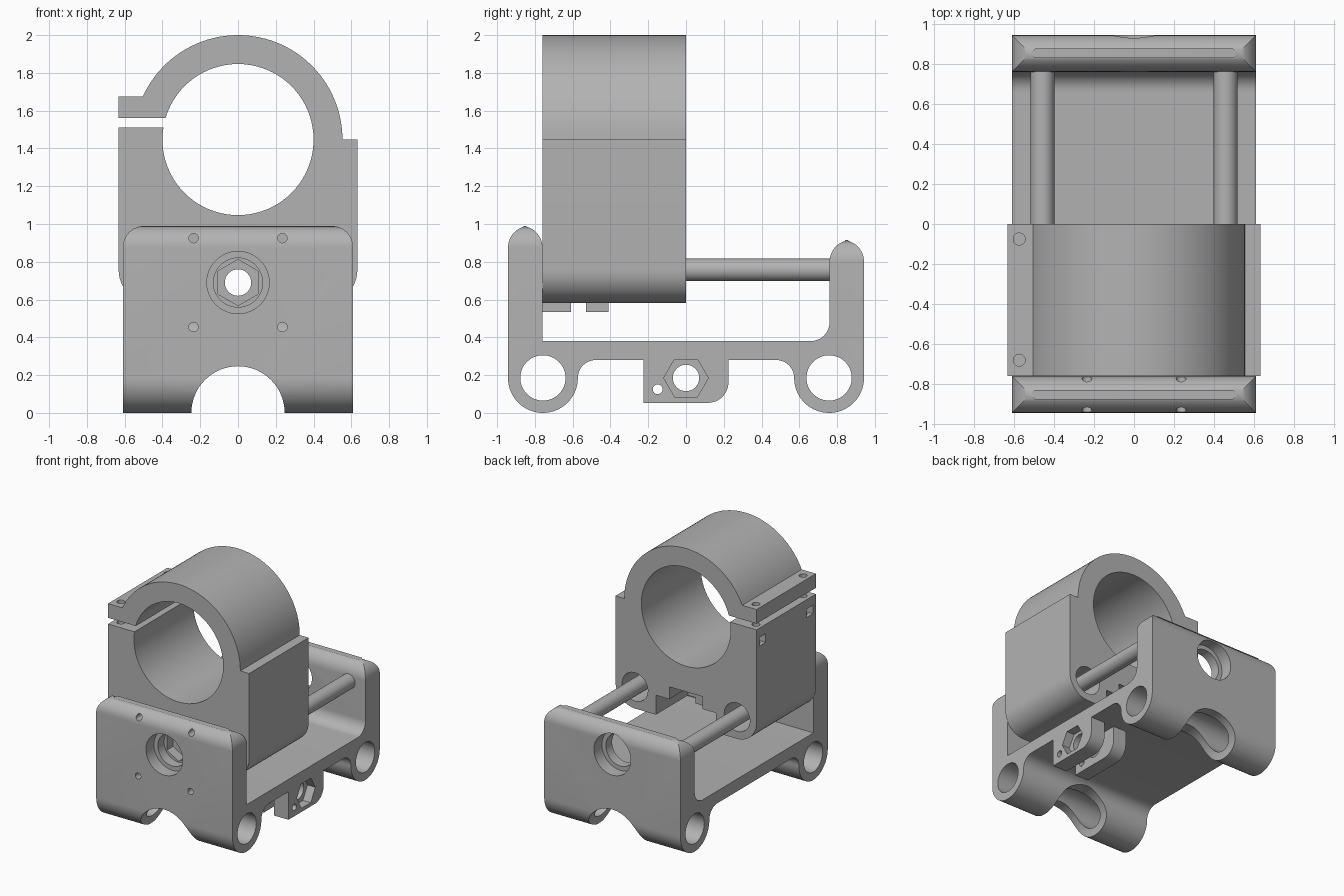
import bpy, bmesh, math

cube = bpy.data.objects.get("Cube")
if cube:
    bpy.data.objects.remove(cube, do_unlink=True)

grey = bpy.data.materials.new("plain_grey")
grey.use_nodes = True
GREY = (0.45, 0.45, 0.45, 1)
grey.diffuse_color = GREY
grey.node_tree.nodes["Principled BSDF"].inputs["Base Color"].default_value = GREY


def arc(cx, cy, r, start, end, steps=12):
    angles = [math.radians(start + (end - start) * i / steps) for i in range(steps + 1)]
    return [(cx + r * math.cos(a), cy + r * math.sin(a)) for a in angles]


def circle(cx, cy, r, sides=48, turn=0):
    return arc(cx, cy, r, turn, turn + 360, sides)[:-1]


def rect(a0, a1, b0, b1):
    return [(a0, b0), (a1, b0), (a1, b1), (a0, b1)]


def prism(name, axis, points, t0, t1):
    """Extrude a 2D profile along an axis from t0 to t1."""
    place = {"x": lambda a, b, t: (t, a, b),
             "y": lambda a, b, t: (a, t, b),
             "z": lambda a, b, t: (a, b, t)}[axis]
    bm = bmesh.new()
    ends = [[bm.verts.new(place(a, b, t)) for a, b in points] for t in (t0, t1)]
    n = len(points)
    bm.faces.new(ends[0])
    bm.faces.new(ends[1][::-1])
    for i in range(n):
        j = (i + 1) % n
        bm.faces.new((ends[0][i], ends[0][j], ends[1][j], ends[1][i]))
    bmesh.ops.recalc_face_normals(bm, faces=bm.faces)
    mesh = bpy.data.meshes.new(name)
    bm.to_mesh(mesh)
    bm.free()
    mesh.materials.append(grey)
    obj = bpy.data.objects.new(name, mesh)
    bpy.context.collection.objects.link(obj)
    return obj


def combine(obj, operation, axis, points, t0, t1):
    tool = prism("tool", axis, points, t0, t1)
    mod = obj.modifiers.new("shape", "BOOLEAN")
    mod.operation, mod.solver, mod.object = operation, "EXACT", tool
    bpy.context.view_layer.objects.active = obj
    bpy.ops.object.modifier_apply(modifier=mod.name)
    bpy.data.objects.remove(tool, do_unlink=True)


def cut(obj, *shape):
    combine(obj, "DIFFERENCE", *shape)


def smooth(obj):
    bpy.ops.object.select_all(action="DESELECT")
    obj.select_set(True)
    bpy.context.view_layer.objects.active = obj
    bpy.ops.object.shade_smooth_by_angle(angle=math.radians(30))


# Frame: two end plates, floor and rounded feet in one side profile
W, END, FOOT = 0.61, 0.7575, 0.185
SCREW_Z = 0.69
front_foot = arc(-END, FOOT, FOOT, 180, 360, 32) + arc(-0.4775, FOOT, 0.095, 180, 90)[1:]
back_foot = [(-y, z) for y, z in reversed(front_foot)]
profile = ([(-END - FOOT, 0.99)] + front_foot + back_foot
           + [(END + FOOT, 0.915), (0.76, 0.915)]
           + arc(0.66, 0.48, 0.1, 0, -90) + [(-0.76, 0.38), (-0.76, 0.99)])
frame = prism("frame", "x", profile, -W, W)

# Round the top corners of both end plates
bm = bmesh.new()
bm.from_mesh(frame.data)
corners = [e for e in bm.edges
           if all(v.co.z > 0.9 and abs(v.co.x) > W - 0.01 for v in e.verts)]
bmesh.ops.bevel(bm, geom=corners, offset=0.115, segments=12, profile=0.5, affect="EDGES")
bm.to_mesh(frame.data)
bm.free()

# Foot bores, arch underneath, screw seats and mounting holes
for y in (-END, END):
    cut(frame, "x", circle(y, FOOT, 0.12), -1, 1)
cut(frame, "y", circle(0, 0, 0.247, 64), -1.2, 1.2)
for side in (-1, 1):
    cut(frame, "y", circle(0, SCREW_Z, 0.13), side * 0.7, side * 1)
    cut(frame, "y", circle(0, SCREW_Z, 0.165), side * 0.84, side * 1)
    for z in (-0.235, 0.235):
        cut(frame, "y", circle(side * 0.235, SCREW_Z + z, 0.025, 16), -1, -0.7)
smooth(frame)

# Pair of hanging tabs with a hex pocket in the outer one
tab_profile = ([(-0.225, 0.3), (-0.225, 0.053)]
               + arc(0.115, 0.163, 0.11, -90, 0) + [(0.225, 0.3)])
for name, x0, x1 in (("inner_tab", 0.27, 0.39), ("outer_tab", 0.48, W)):
    tab = prism(name, "x", tab_profile, x0, x1)
    cut(tab, "x", circle(0, FOOT, 0.07, 32), 0, 1)
    cut(tab, "x", circle(-0.15, 0.125, 0.026, 16), 0, 1)
    if name == "outer_tab":
        cut(tab, "x", circle(0, FOOT, 0.118, 6), 0.54, 1)
    smooth(tab)

# Sliding carriage with ring clamp
HALF, ROD_X, ROD_Z, RING_Z = 0.632, 0.457, 0.757, 1.447
body = (arc(-ROD_X, ROD_Z, 0.175, 180, 270) + arc(ROD_X, ROD_Z, 0.175, 270, 360)
        + [(HALF, RING_Z)] + arc(0, RING_Z, 0.553, 0, 155.7, 48)
        + [(-HALF, 1.675)])
carriage = prism("clamp_carriage", "y", body, -0.76, 0)
cut(carriage, "y", circle(0, RING_Z, 0.4, 80), -1, 1)
cut(carriage, "y", rect(-0.7, -0.3, 1.51, 1.56), -1, 1)

# Stepped recess below, then the nut holder blocks
cut(carriage, "y", rect(-0.27, 0.27, 0.5, 0.74), -0.41, 0.1)
cut(carriage, "y", rect(-0.15, 0.15, 0.5, 0.84), -0.41, 0.1)
for y0, y1 in ((-0.76, -0.61), (-0.53, -0.41)):
    combine(carriage, "UNION", "y", rect(-0.2, 0.2, 0.535, 0.65), y0, y1)
cut(carriage, "y", rect(-0.11, 0.11, 0.5, 0.81), -0.61, -0.53)
cut(carriage, "y", circle(0, SCREW_Z, 0.07, 32), -1, 0.1)
cut(carriage, "y", circle(0, SCREW_Z, 0.122, 6, 30), -1, -0.68)

# Bearing bores, clamp screw holes and nut slots
for x in (-ROD_X, ROD_X):
    cut(carriage, "y", circle(x, ROD_Z, 0.115), -1, 1)
for y in (-0.68, -0.075):
    cut(carriage, "z", circle(-0.573, y, 0.03, 20), 1.3, 1.8)
    cut(carriage, "x", rect(y - 0.04, y + 0.04, 1.365, 1.435), -0.8, -0.52)
smooth(carriage)

# Guide rods
for name, x in (("right_rod", -ROD_X), ("left_rod", ROD_X)):
    smooth(prism(name, "y", circle(x, ROD_Z, 0.06, 40), -0.8, 0.8))
